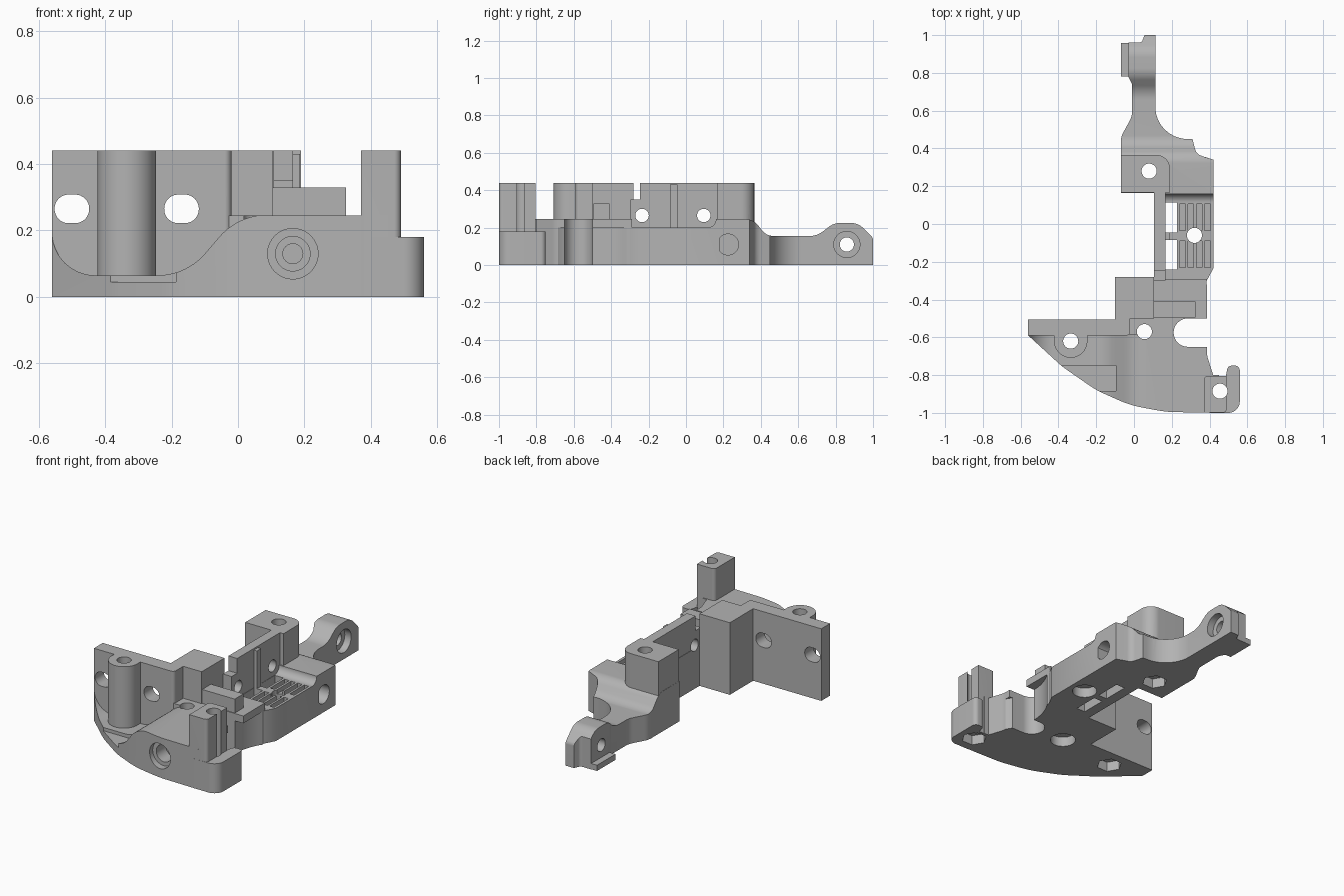
import bpy, bmesh
from math import radians, pi, cos, sin, tan
from mathutils import Vector

cube = bpy.data.objects.get("Cube")
if cube:
    bpy.data.objects.remove(cube, do_unlink=True)

grey = bpy.data.materials.new("plain_grey")
grey.use_nodes = True
grey.diffuse_color = (0.45, 0.45, 0.45, 1)
grey.node_tree.nodes["Principled BSDF"].inputs["Base Color"].default_value = (0.45, 0.45, 0.45, 1)


def fillet(points, steps=10):
    """Outline whose corners given as (a, b, radius) are rounded."""
    out = []
    for i, p in enumerate(points):
        c = Vector(p[:2])
        if len(p) == 2:
            out.append(c)
            continue
        u = (Vector(points[i - 1][:2]) - c).normalized()
        v = (Vector(points[(i + 1) % len(points)][:2]) - c).normalized()
        half = u.angle(v) / 2
        mid = c + (u + v).normalized() * (p[2] / sin(half))
        start = c + u * (p[2] / tan(half)) - mid
        end = c + v * (p[2] / tan(half)) - mid
        for k in range(steps + 1):
            t = k / steps
            out.append(mid + (start * (1 - t) + end * t).normalized() * p[2])
    return out


def prism(name, points, lo, hi, axis="z"):
    """Extrude a filleted outline along an axis."""
    place = {"x": lambda a, b, t: (t, a, b),
             "y": lambda a, b, t: (a, t, b),
             "z": lambda a, b, t: (a, b, t)}[axis]
    bm = bmesh.new()
    loop = fillet(points)
    low = [bm.verts.new(place(p.x, p.y, lo)) for p in loop]
    high = [bm.verts.new(place(p.x, p.y, hi)) for p in loop]
    bm.faces.new(low)
    bm.faces.new(high)
    for i in range(len(loop)):
        j = (i + 1) % len(loop)
        bm.faces.new((low[i], low[j], high[j], high[i]))
    bmesh.ops.recalc_face_normals(bm, faces=bm.faces)
    mesh = bpy.data.meshes.new(name)
    bm.to_mesh(mesh)
    bm.free()
    mesh.materials.append(grey)
    ob = bpy.data.objects.new(name, mesh)
    bpy.context.collection.objects.link(ob)
    return ob


def rect(a0, a1, b0, b1, r=None):
    pts = [(a0, b0), (a1, b0), (a1, b1), (a0, b1)]
    return [p + (r,) for p in pts] if r else pts


def ring(a, b, r, sides=40):
    return [(a + r * cos(2 * pi * i / sides), b + r * sin(2 * pi * i / sides)) for i in range(sides)]


def combine(target, tool, operation):
    mod = target.modifiers.new("join", "BOOLEAN")
    mod.operation, mod.object, mod.solver = operation, tool, "EXACT"
    bpy.context.view_layer.objects.active = target
    bpy.ops.object.modifier_apply(modifier=mod.name)
    bpy.data.objects.remove(tool, do_unlink=True)


def add(target, points, lo, hi, axis="z"):
    combine(target, prism("added", points, lo, hi, axis), "UNION")


def cut(target, points, lo, hi, axis="z"):
    combine(target, prism("cutter", points, lo, hi, axis), "DIFFERENCE")


# Front base with its curved nose and waisted right side
front = prism("front_body", [
    (-0.56, -0.51), (-0.56, -0.59), (-0.38, -0.755, 0.5), (-0.2, -0.88, 0.5), (-0.02, -0.96, 0.6),
    (0.17, -0.995, 0.6), (0.45, -1), (0.45, -0.8), (0.42, -0.8), (0.387, -0.7, 0.1), (0.385, -0.29),
    (-0.1, -0.29), (-0.1, -0.51)], 0, 0.245)

# Undercut in the side, then the sweeping hollow in front of the wall
cut(front, ring(0.66, -0.5, 0.33, 64), -0.1, 0.2)
cut(front, [(-0.7, 0.6), (-0.7, 0.2), (-0.56, 0.2), (-0.56, 0.065, 0.13), (-0.155, 0.065, 0.19),
            (0.0, 0.247, 0.19), (0.1, 0.247), (0.1, 0.6)], -1.1, -0.585, "y")
cut(front, rect(-0.5, -0.095, -0.885, -0.75), 0.045, 0.4)

# Tall wall with square block, post, ledge, corner column and flange
add(front, [(-0.56, -0.59), (-0.02, -0.59, 0.02), (-0.02, -0.5), (0.105, -0.5), (0.105, -0.28),
            (-0.1, -0.28), (-0.1, -0.505), (-0.56, -0.505)], 0, 0.44)
add(front, [(-0.423, -0.708, 0.087), (-0.247, -0.708, 0.087), (-0.247, -0.55), (-0.423, -0.55)], 0.03, 0.44)
add(front, rect(0.08, 0.325, -0.495, -0.41), 0.1, 0.33)
add(front, [(0.37, -0.999), (0.49, -0.999, 0.02), (0.49, -0.805), (0.37, -0.805, 0.02)], 0.002, 0.44)
add(front, [(0.4, -1), (0.56, -1, 0.06), (0.56, -0.75, 0.025), (0.497, -0.75, 0.025),
            (0.485, -0.81), (0.4, -0.81)], 0, 0.18)

# Side notch, wall slots and stepped front bore
cut(front, [(0.21, -0.65, 0.0745), (0.5, -0.65), (0.5, -0.5), (0.21, -0.5, 0.0745)], -0.1, 0.3)
for x in (-0.5, -0.17):
    cut(front, rect(x - 0.052, x + 0.052, 0.222, 0.308, 0.042), -0.7, -0.4, "y")
for radius, depth in ((0.076, -0.95), (0.052, -0.86), (0.03, -0.78)):
    cut(front, ring(0.165, 0.13, radius), -1.1, depth, "y")

# Screw holes with nut recesses underneath
for x, y, sides in ((-0.335, -0.62, 6), (0.455, -0.885, 6), (0.055, -0.57, 40)):
    cut(front, ring(x, y, 0.04), -0.1, 0.6)
    cut(front, ring(x, y, 0.072, sides), -0.1, 0.06)

# Middle tray with thin upright web
tray = prism("middle_tray", [(0.105, -0.3), (0.385, -0.3), (0.42, -0.235), (0.42, 0.18), (0.105, 0.18)], 0, 0.245)
cut(tray, [(-0.4, 0.6), (-0.4, 0.2), (0.16, 0.2, 0.045), (0.16, 0.6)], 0.165, 0.6, "x")
add(tray, rect(0.107, 0.166, -0.245, 0.19), 0.05, 0.44)
add(tray, rect(0.107, 0.166, -0.298, -0.2), 0.05, 0.35)
add(tray, rect(0.15, 0.187, -0.085, -0.045), 0.05, 0.43)
for y0, y1 in ((-0.24, -0.085), (-0.045, 0.115)):
    cut(tray, rect(0.168, 0.227, y0, y1), -0.1, 0.3)
for y0, y1 in ((-0.23, -0.09), (-0.035, 0.105)):
    for i in range(4):
        x = 0.257 + i * 0.044
        cut(tray, rect(x - 0.015, x + 0.015, y0, y1), 0.175, 0.3)
cut(tray, ring(0.32, -0.06, 0.04), -0.1, 0.3)
cut(tray, ring(0.32, -0.06, 0.07), -0.1, 0.06)
for y in (-0.235, 0.095):
    cut(tray, ring(y, 0.265, 0.036), 0.05, 0.3, "x")

# Rear body and arm: side profile trimmed by the plan outline
rear = prism("rear_arm", [
    (0.165, 0), (0.165, 0.245), (0.36, 0.245, 0.08), (0.43, 0.155, 0.08), (0.7, 0.155, 0.12),
    (0.79, 0.225, 0.1), (0.92, 0.225, 0.09), (1.0, 0.145, 0.03), (1.0, 0)], -0.3, 0.6, "x")
plan = prism("plan", [
    (-0.07, 0.16), (-0.07, 0.46, 0.1), (-0.01, 0.57, 0.1), (-0.01, 0.74), (-0.03, 0.78), (-0.03, 0.96),
    (0.04, 0.96, 0.02), (0.06, 1.01), (0.113, 1.01), (0.113, 0.45, 0.17), (0.31, 0.45),
    (0.33, 0.37, 0.05), (0.42, 0.34), (0.42, 0.16)], -0.1, 0.5)
combine(rear, plan, "INTERSECT")
add(rear, [(-0.069, 0.168), (0.19, 0.168), (0.19, 0.365, 0.07), (-0.069, 0.365)], 0.002, 0.44)
add(rear, rect(-0.07, 0.02, 0.78, 0.958), 0, 0.035)

# Rear screw hole, side bore and pivot hole
cut(rear, ring(0.08, 0.28, 0.04), -0.1, 0.6)
cut(rear, ring(0.08, 0.28, 0.072, 6), -0.1, 0.06)
cut(rear, ring(0.225, 0.11, 0.056), 0.28, 0.6, "x")
cut(rear, ring(0.86, 0.11, 0.038), -0.2, 0.3, "x")
cut(rear, ring(0.86, 0.11, 0.07), 0.07, 0.3, "x")

# Smooth the round surfaces, keep the edges crisp
for part in (front, tray, rear):
    bpy.ops.object.select_all(action="DESELECT")
    part.select_set(True)
    bpy.context.view_layer.objects.active = part
    bpy.ops.object.shade_smooth_by_angle(angle=radians(30))
